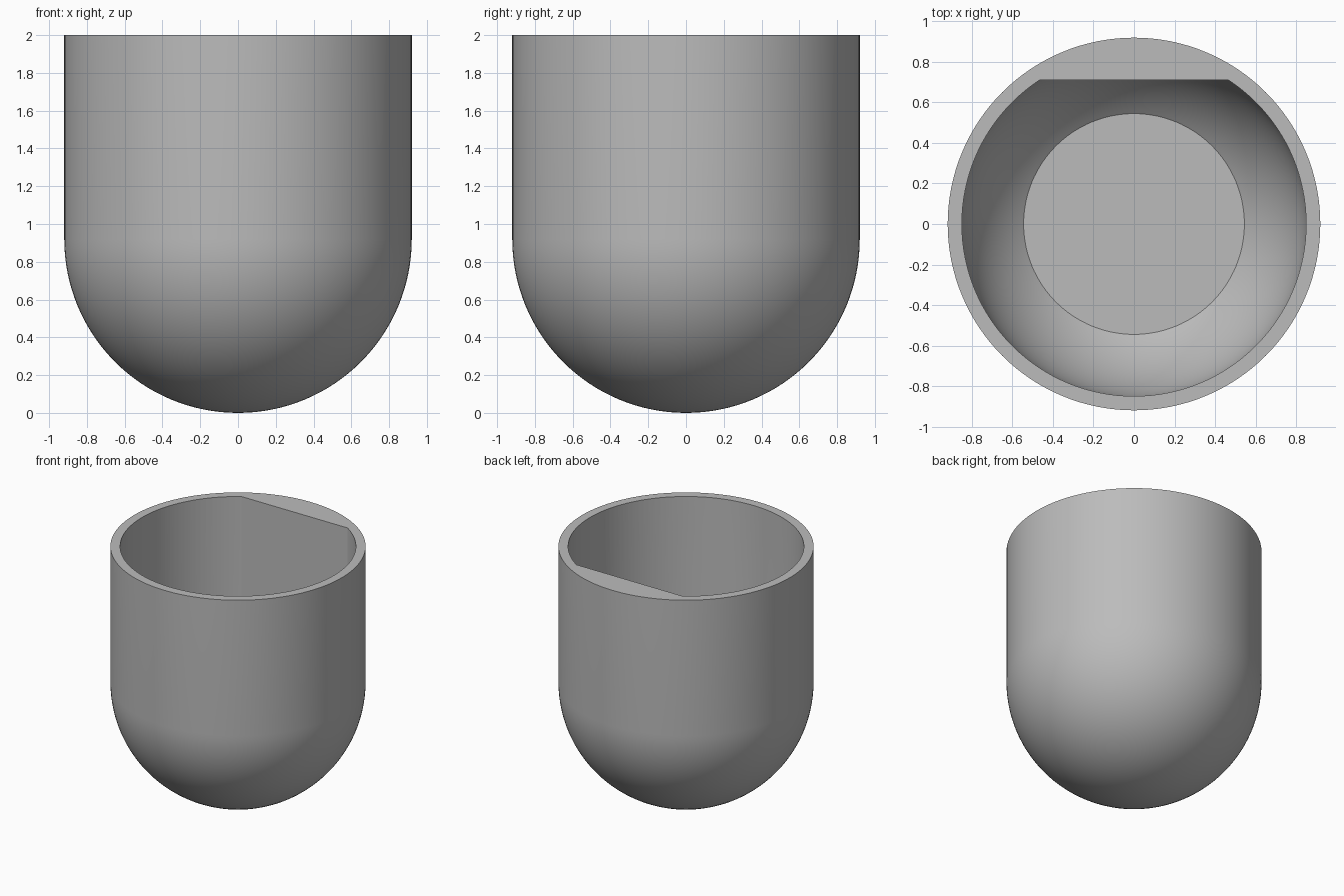
import bpy, bmesh, math
from mathutils import Vector

cube = bpy.data.objects.get("Cube")
if cube:
    bpy.data.objects.remove(cube)

OUTER, INNER = 0.92, 0.85
FLOOR_RADIUS, FLAT_Y, HEIGHT = 0.545, 0.71, 2.0
SEGMENTS, ARC_STEPS = 128, 32

grey = bpy.data.materials.new("plain grey")
grey.use_nodes = True
colour = (0.5, 0.5, 0.5, 1)
grey.diffuse_color = colour
grey.node_tree.nodes["Principled BSDF"].inputs["Base Color"].default_value = colour


def round_ended_solid(name, radius, top, floor_radius=0.0, flat_y=None):
    """Closed cylinder with a spherical bottom, optionally with a flat floor and side."""
    bm = bmesh.new()
    start = math.asin(floor_radius / radius)
    angles = [start + (math.pi / 2 - start) * i / ARC_STEPS for i in range(ARC_STEPS + 1)]
    points = [(radius * math.sin(a), 0, OUTER - radius * math.cos(a)) for a in angles]
    if floor_radius:
        points.insert(0, (0, 0, points[0][2]))
    points += [(radius, 0, top), (0, 0, top)]
    verts = [bm.verts.new(p) for p in points]
    edges = [bm.edges.new(pair) for pair in zip(verts, verts[1:])]
    bmesh.ops.spin(bm, geom=verts + edges, cent=(0, 0, 0), axis=(0, 0, 1),
                   angle=math.tau, steps=SEGMENTS)
    bmesh.ops.remove_doubles(bm, verts=bm.verts, dist=1e-5)
    if flat_y is not None:
        bmesh.ops.bisect_plane(bm, geom=bm.verts[:] + bm.edges[:] + bm.faces[:],
                               plane_co=Vector((0, flat_y, 0)),
                               plane_no=Vector((0, 1, 0)), clear_outer=True)
        rim = [e for e in bm.edges if e.is_boundary]
        bmesh.ops.contextual_create(bm, geom=rim)
    bmesh.ops.recalc_face_normals(bm, faces=bm.faces)
    mesh = bpy.data.meshes.new(name)
    bm.to_mesh(mesh)
    bm.free()
    mesh.materials.append(grey)
    obj = bpy.data.objects.new(name, mesh)
    bpy.context.collection.objects.link(obj)
    return obj


# Cup shell and the D-shaped hollow inside it
cup = round_ended_solid("cup", OUTER, HEIGHT)
hollow = round_ended_solid("hollow_cutter", INNER, HEIGHT + 0.2, FLOOR_RADIUS, FLAT_Y)

cut = cup.modifiers.new("hollow", 'BOOLEAN')
cut.operation = 'DIFFERENCE'
cut.solver = 'EXACT'
cut.object = hollow

bpy.ops.object.select_all(action='DESELECT')
cup.select_set(True)
bpy.context.view_layer.objects.active = cup
bpy.ops.object.modifier_apply(modifier="hollow")
bpy.data.objects.remove(hollow)

# Smooth round walls, sharp rim, floor and flat
bpy.ops.object.shade_smooth_by_angle(angle=math.radians(25))
